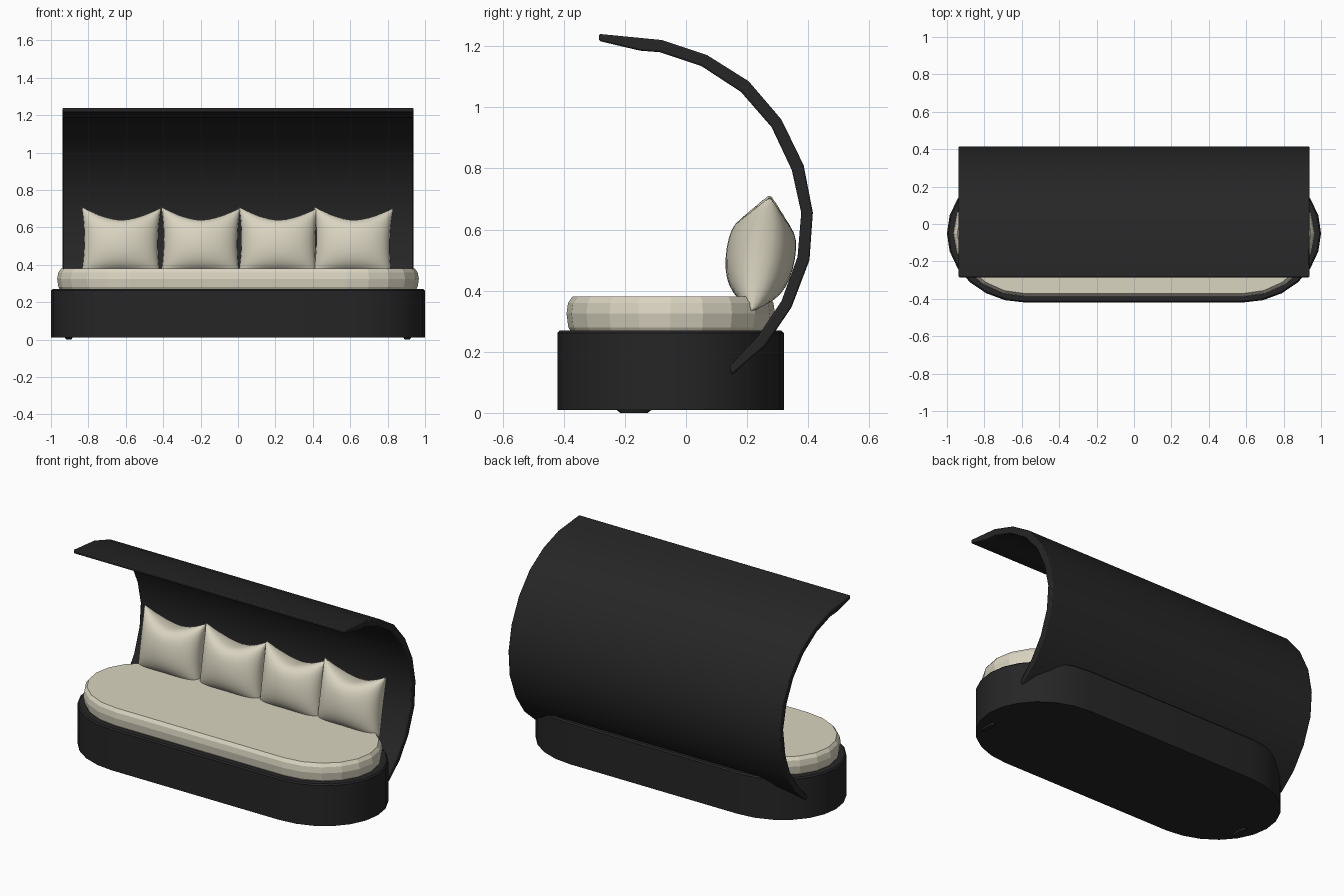
import bpy, bmesh, math
from mathutils import Matrix

if "Cube" in bpy.data.objects:
    bpy.data.objects.remove(bpy.data.objects["Cube"])


def material(name, rgb):
    m = bpy.data.materials.new(name)
    m.diffuse_color = (*rgb, 1)
    m.use_nodes = True
    m.node_tree.nodes["Principled BSDF"].inputs["Base Color"].default_value = m.diffuse_color
    return m


BLACK = material("soft black", (0.019, 0.019, 0.019))
CREAM = material("cream fabric", (0.70, 0.66, 0.53))


def finish(name, bm, mat, smooth=None):
    bmesh.ops.recalc_face_normals(bm, faces=bm.faces)
    me = bpy.data.meshes.new(name)
    bm.to_mesh(me)
    bm.free()
    ob = bpy.data.objects.new(name, me)
    bpy.context.collection.objects.link(ob)
    me.materials.append(mat)
    if smooth:
        bpy.ops.object.select_all(action='DESELECT')
        ob.select_set(True)
        bpy.context.view_layer.objects.active = ob
        bpy.ops.object.shade_smooth_by_angle(angle=math.radians(smooth))
    return ob


def oval_loft(name, mat, levels, n, smooth=None):
    """Stack of long ovals; each level is (z, half length, half depth)."""
    bm = bmesh.new()
    rings = []
    for z, hx, hy in levels:
        ring = []
        for side in (1, -1):
            for i in range(n + 1):
                a = -math.pi / 2 + math.pi * i / n
                x = 0.58 + (hx - 0.58) * math.cos(a)
                ring.append(bm.verts.new((side * x, -0.05 + side * hy * math.sin(a), z)))
        rings.append(ring)
    for a, b in zip(rings, rings[1:]):
        for i in range(len(a)):
            j = (i + 1) % len(a)
            bm.faces.new((a[i], a[j], b[j], b[i]))
    bm.faces.new(rings[0])
    bm.faces.new(rings[-1])
    return finish(name, bm, mat, smooth)


# Base plinth and seat cushion
oval_loft("base", BLACK, [(0.01, 1.0, 0.37), (0.262, 1.0, 0.37),
                          (0.27, 0.992, 0.362)], 12, 30)
oval_loft("seat_cushion", CREAM, [(0.255, 0.945, 0.32), (0.28, 0.96, 0.335),
                                  (0.325, 0.967, 0.341), (0.36, 0.96, 0.336),
                                  (0.38, 0.945, 0.322)], 10)

# Curved canopy that forms the back and the roof
outer = [(0.15, 0.125), (0.26, 0.22), (0.345, 0.345), (0.404, 0.50), (0.415, 0.655),
         (0.385, 0.81), (0.312, 0.96), (0.205, 1.085), (0.07, 1.17), (-0.08, 1.22),
         (-0.285, 1.24)]
inner = [(0.14, 0.15), (0.235, 0.25), (0.312, 0.365), (0.365, 0.51), (0.377, 0.655),
         (0.346, 0.795), (0.28, 0.935), (0.18, 1.05), (0.05, 1.135), (-0.085, 1.18),
         (-0.15, 1.185), (-0.285, 1.217)]
bm = bmesh.new()
loop = outer + inner[::-1]
ends = [[bm.verts.new((x, y, z)) for y, z in loop] for x in (-0.938, 0.938)]
for i in range(len(loop)):
    j = (i + 1) % len(loop)
    bm.faces.new((ends[0][i], ends[0][j], ends[1][j], ends[1][i]))
for e in ends:
    bm.faces.new(e)
canopy = finish("canopy_shell", bm, BLACK, 30)
bev = canopy.modifiers.new("soft edge", 'BEVEL')
bev.width, bev.segments = 0.006, 2
bev.limit_method, bev.angle_limit = 'ANGLE', math.radians(50)


# Pillows with pinched corners, leaning on the canopy
def pillow(name, x, turn):
    n = 16
    bm = bmesh.new()
    for face in (-1, 1):
        g = []
        for i in range(n + 1):
            row = []
            for k in range(n + 1):
                u = math.sin(math.pi / 2 * (2 * i / n - 1))
                v = math.sin(math.pi / 2 * (2 * k / n - 1))
                pinch = 0.40 if v > 0 else 0.12
                px = 0.213 * u * (1 - 0.07 * (1 - v * v))
                pz = 0.188 * v * (1 - pinch * abs(v) * (1 - abs(u) ** 1.6))
                puff = 0.113 * max(0, (1 - u * u) * (1 - v * v)) ** 0.42
                row.append(bm.verts.new((px, face * puff, pz)))
            g.append(row)
        for i in range(n):
            for k in range(n):
                bm.faces.new((g[i][k], g[i + 1][k], g[i + 1][k + 1], g[i][k + 1]))
    bmesh.ops.remove_doubles(bm, verts=bm.verts, dist=0.0005)
    bm.transform(Matrix.Translation((x, 0.245, 0.523)) @ Matrix.Rotation(turn, 4, 'Y')
                 @ Matrix.Rotation(-0.16, 4, 'X'))
    finish(name, bm, CREAM, 60)


for i, (x, turn) in enumerate([(-0.625, 0.01), (-0.20, 0.01), (0.215, 0.01), (0.615, 0.02)]):
    pillow(f"pillow_{i + 1}", x, turn)

# Low glides under the base
for label, s in (("left", -1), ("right", 1)):
    bm = bmesh.new()
    bmesh.ops.create_cone(bm, cap_ends=True, segments=12, radius1=0.015, radius2=0.02,
                          depth=0.012)
    bm.transform(Matrix.Translation((s * 0.905, -0.17, 0.006)) @ Matrix.Diagonal((1, 3, 1, 1)))
    finish(label + "_glide", bm, BLACK, 30)
